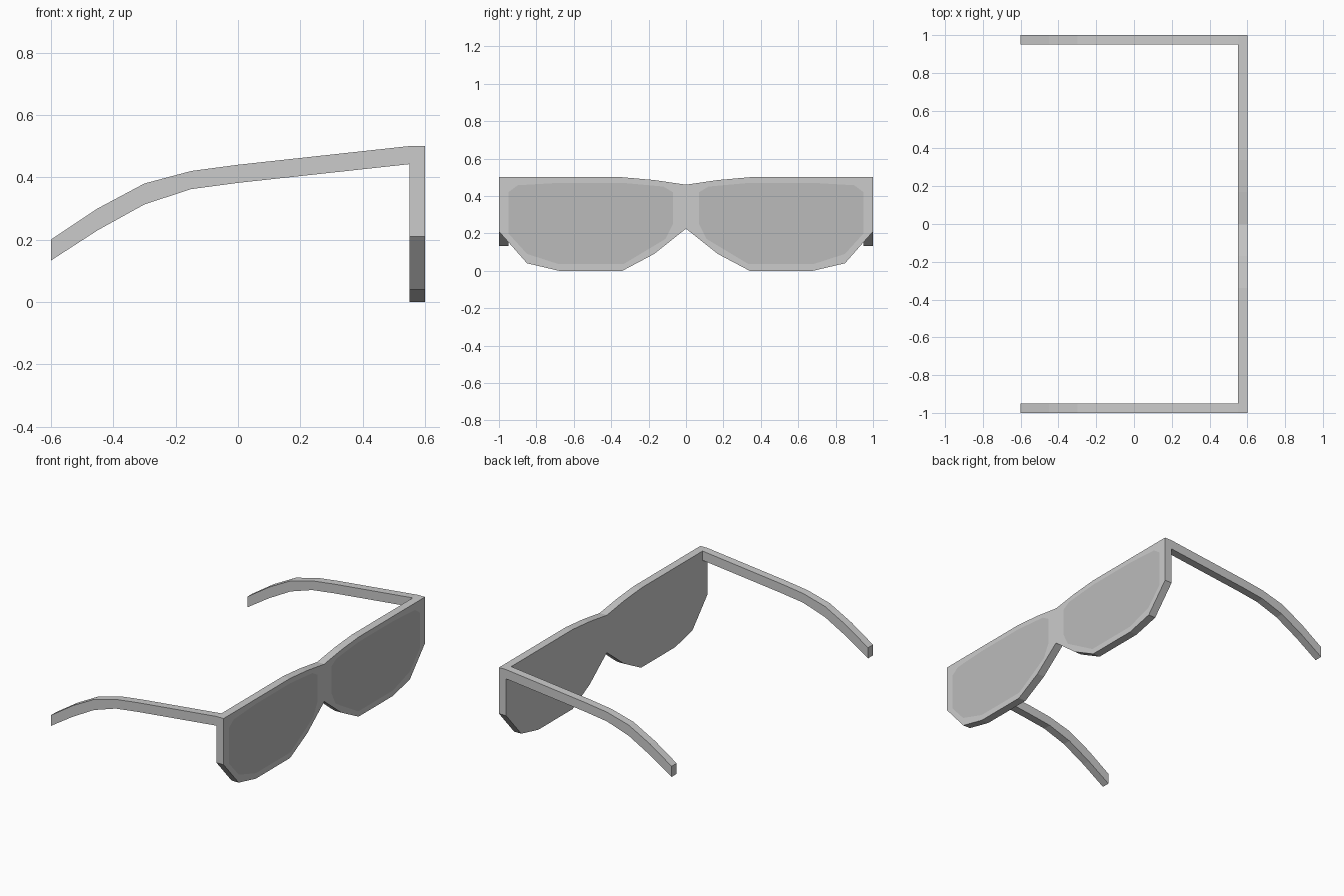
import bpy
import bmesh
from mathutils import Vector

if "Cube" in bpy.data.objects:
    bpy.data.objects.remove(bpy.data.objects["Cube"])


def prism(name, points, offset, material=None):
    """Make a polygon from 3D points and extrude it by offset (None = flat)."""
    bm = bmesh.new()
    face = bm.faces.new([bm.verts.new(p) for p in points])
    if offset is not None:
        new = bmesh.ops.extrude_face_region(bm, geom=[face], use_keep_orig=True)
        verts = [g for g in new["geom"] if isinstance(g, bmesh.types.BMVert)]
        bmesh.ops.translate(bm, verts=verts, vec=Vector(offset))
        bmesh.ops.recalc_face_normals(bm, faces=bm.faces)
    else:
        face.normal_update()
        if face.normal.x < 0:
            face.normal_flip()
    mesh = bpy.data.meshes.new(name)
    bm.to_mesh(mesh)
    bm.free()
    if material:
        mesh.materials.append(material)
    obj = bpy.data.objects.new(name, mesh)
    bpy.context.collection.objects.link(obj)
    return obj


lens_grey = bpy.data.materials.new("lens_grey")
lens_grey.diffuse_color = (0.5, 0.5, 0.5, 1)
lens_grey.use_nodes = True
lens_grey.node_tree.nodes["Principled BSDF"].inputs["Base Color"].default_value = lens_grey.diffuse_color

# Front frame: solid plate, outline mirrored about the bridge
top = [(0, 0.46), (0.17, 0.485), (0.34, 0.5), (1, 0.5)]
bottom = [(1, 0.21), (0.85, 0.04), (0.68, 0), (0.34, 0), (0.17, 0.09), (0, 0.225)]
half = top + bottom
outline = half + [(-y, z) for y, z in reversed(half[1:-1])]
prism("front_frame", [(0.55, y, z) for y, z in outline], (0.05, 0, 0))

# Lens faces lying on the front of the plate
lens = [(0.07, 0.42), (0.07, 0.25), (0.11, 0.17), (0.335, 0.035), (0.68, 0.035),
        (0.85, 0.09), (0.95, 0.2), (0.95, 0.42), (0.9, 0.457), (0.68, 0.47),
        (0.34, 0.47), (0.12, 0.45)]

# Temples: bent side profile
upper = [(-0.6, 0.2), (-0.45, 0.3), (-0.3, 0.38), (-0.15, 0.42), (0, 0.44), (0.55, 0.5)]
lower = [(-0.6, 0.133), (-0.45, 0.23), (-0.3, 0.313), (-0.15, 0.362), (0, 0.382), (0.55, 0.442)]
temple = upper + lower[::-1]

for side, s in (("left", 1), ("right", -1)):
    prism(side + "_lens", [(0.601, s * y, z) for y, z in lens], None, lens_grey)
    prism(side + "_temple", [(x, s, z) for x, z in temple], (0, -0.05 * s, 0))
